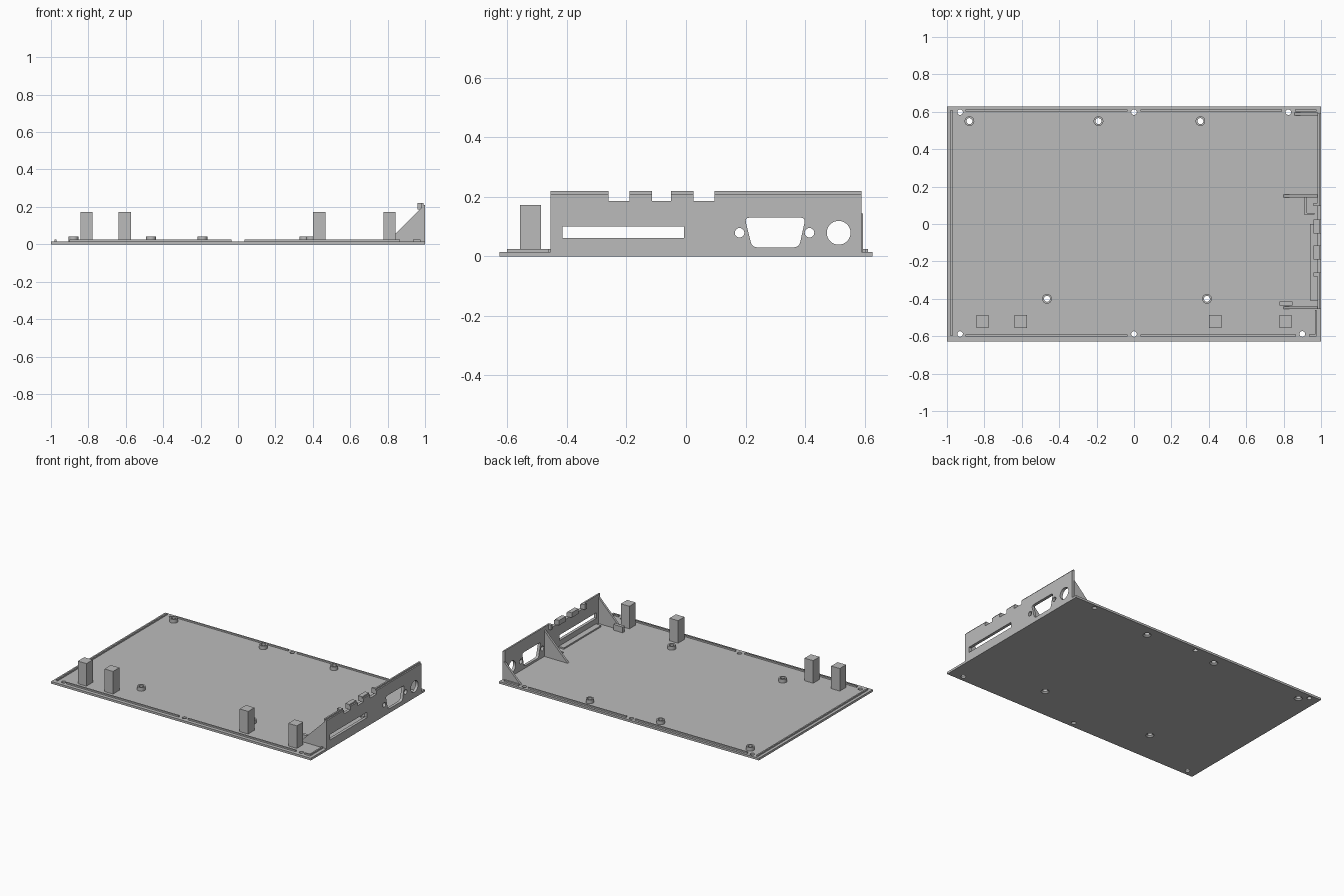
import bpy, bmesh, math
from mathutils import Matrix, Vector

cube = bpy.data.objects.get("Cube")
if cube:
    bpy.data.objects.remove(cube, do_unlink=True)

grey = bpy.data.materials.new("plain grey")
grey.use_nodes = True
COLOR = (0.5, 0.5, 0.5, 1)
grey.diffuse_color = COLOR
grey.node_tree.nodes["Principled BSDF"].inputs["Base Color"].default_value = COLOR


def finish(name, bm):
    bmesh.ops.recalc_face_normals(bm, faces=bm.faces)
    mesh = bpy.data.meshes.new(name)
    bm.to_mesh(mesh)
    bm.free()
    mesh.materials.append(grey)
    obj = bpy.data.objects.new(name, mesh)
    bpy.context.collection.objects.link(obj)
    return obj


def add_box(bm, x0, x1, y0, y1, z0, z1):
    size = Matrix.Diagonal((x1 - x0, y1 - y0, z1 - z0, 1))
    mid = Matrix.Translation(((x0 + x1) / 2, (y0 + y1) / 2, (z0 + z1) / 2))
    bmesh.ops.create_cube(bm, size=1, matrix=mid @ size)


def box(name, *bounds):
    bm = bmesh.new()
    add_box(bm, *bounds)
    return finish(name, bm)


def add_cone(bm, center, r0, r1, depth, turn=Matrix()):
    bmesh.ops.create_cone(bm, cap_ends=True, segments=32, radius1=r0, radius2=r1,
                          depth=depth, matrix=Matrix.Translation(center) @ turn)


def add_prism(bm, points, direction):
    face = bm.faces.new([bm.verts.new(p) for p in points])
    new = bmesh.ops.extrude_face_region(bm, geom=[face])["geom"]
    verts = [v for v in new if isinstance(v, bmesh.types.BMVert)]
    bmesh.ops.translate(bm, verts=verts, vec=Vector(direction))


def cut(obj, bm):
    cutter = finish("cutter", bm)
    cutter.hide_render = True
    mod = obj.modifiers.new("openings", "BOOLEAN")
    mod.operation = "DIFFERENCE"
    mod.solver = "EXACT"
    mod.object = cutter
    bpy.context.view_layer.objects.active = obj
    bpy.ops.object.modifier_apply(modifier=mod.name)
    bpy.data.objects.remove(cutter, do_unlink=True)


FLOOR = 0.015
RIM = 0.025
WALL = 0.985

# Base plate with screw holes, countersunk below the standoffs
standoffs = [(-0.88, 0.55), (-0.19, 0.55), (0.355, 0.55), (-0.465, -0.4), (0.39, -0.4)]
screws = [(-0.93, 0.598), (0, 0.598), (0.825, 0.598), (-0.93, -0.588), (0, -0.588), (0.9, -0.588)]
base = box("base_plate", -1, 1, -0.627, 0.627, 0, FLOOR)
holes = bmesh.new()
for x, y in screws:
    add_cone(holes, (x, y, 0), 0.015, 0.015, 0.1)
cut(base, holes)
for part in ("bore", "countersink"):
    holes = bmesh.new()
    for x, y in standoffs:
        if part == "bore":
            add_cone(holes, (x, y, 0), 0.016, 0.016, 0.1)
        else:
            add_cone(holes, (x, y, 0.004), 0.027, 0.016, 0.01)
    cut(base, holes)

# Hollow standoffs
for i, (x, y) in enumerate(standoffs):
    bm = bmesh.new()
    add_cone(bm, (x, y, 0.0275), 0.026, 0.026, 0.026)
    post = finish(f"standoff_{i + 1}", bm)
    bore = bmesh.new()
    add_cone(bore, (x, y, 0.03), 0.016, 0.016, 0.1)
    cut(post, bore)

# Thin locating rim, broken around the screws
rim = bmesh.new()
for y, spans in ((0.606, [(-0.9, -0.035), (0.035, 0.79), (0.86, 0.975)]),
                 (-0.597, [(-0.9, -0.035), (0.035, 0.865), (0.935, 0.975)])):
    for a, b in spans:
        add_box(rim, a, b, y - 0.005, y + 0.005, 0.01, RIM)
add_box(rim, -0.98, -0.97, -0.6, 0.61, 0.01, RIM)
add_box(rim, 0.967, 0.977, -0.6, -0.46, 0.01, RIM)
finish("locating_rim", rim)

# Tall square posts along the front
for i, x in enumerate((-0.81, -0.605, 0.435, 0.81)):
    box(f"square_post_{i + 1}", x - 0.033, x + 0.033, -0.557, -0.487, 0.01, 0.172)

# Connector wall, stepped along its top edge
Y0, Y1 = -0.455, 0.59
wall = bmesh.new()
section = [(WALL - 0.005, 0), (1, 0), (1, 0.21), (0.991, 0.21), (0.991, 0.22), (WALL - 0.005, 0.22)]
add_prism(wall, [(x, Y0, z) for x, z in section], (0, Y1 - Y0, 0))
wall = finish("connector_wall", wall)

# Wall openings: top notches, long slot, flared socket and round holes
openings = bmesh.new()
notches = [(-0.26, -0.19), (-0.115, -0.05), (0.025, 0.095)]
for a, b in notches:
    add_box(openings, 0.9, 1.1, a, b, 0.185, 0.3)
add_box(openings, 0.9, 1.1, -0.415, -0.007, 0.062, 0.1)
sideways = Matrix.Rotation(math.pi / 2, 4, "Y")
for y, r in ((0.18, 0.016), (0.415, 0.016), (0.513, 0.04)):
    add_cone(openings, (1, y, 0.079), r, r, 0.2, sideways)
corners = [Vector(c) for c in ((0.197, 0.13), (0.402, 0.13), (0.38, 0.03), (0.222, 0.03))]
outline = []
for i, c in enumerate(corners):
    p = c + (corners[i - 1] - c).normalized() * 0.018
    q = c + (corners[(i + 1) % 4] - c).normalized() * 0.018
    for k in range(5):
        t = k / 4
        outline.append(p * (1 - t) ** 2 + c * 2 * t * (1 - t) + q * t ** 2)
add_prism(openings, [(0.9, p.x, p.y) for p in outline], (0.2, 0, 0))
cut(wall, openings)

# Thickened tabs beside the notches
for i, (a, b) in enumerate(((-0.28, -0.26), (-0.19, -0.115), (-0.05, 0.025), (0.095, 0.112))):
    box(f"wall_tab_{i + 1}", 0.96, WALL, a, b, 0.185, 0.22)

# Triangular gussets bracing the wall
for name, y, x in (("front_gusset", Y0, 0.8), ("middle_gusset", 0.143, 0.8), ("back_gusset", 0.58, 0.857)):
    bm = bmesh.new()
    reach = WALL - x
    add_prism(bm, [(x, y, FLOOR), (WALL, y, FLOOR), (WALL, y, FLOOR + reach)], (0, 0.015, 0))
    finish(name, bm)

# Small block and low ribs behind the wall
box("stop_block", 0.777, 0.847, -0.436, -0.414, 0.01, 0.055)
box("slot_ledge", 0.94, WALL, -0.41, 0, 0.01, RIM)
box("rib_long", 0.91, 0.925, 0.05, 0.145, 0.01, RIM)
box("rib_short", 0.925, 0.965, 0.05, 0.06, 0.01, RIM)

# Keep round parts smooth with sharp edges
bpy.ops.object.select_all(action="DESELECT")
for obj in bpy.context.collection.objects:
    if obj.type == "MESH" and obj.name.startswith(("standoff", "connector_wall")):
        obj.select_set(True)
        bpy.context.view_layer.objects.active = obj
bpy.ops.object.shade_smooth_by_angle(angle=math.radians(30))
